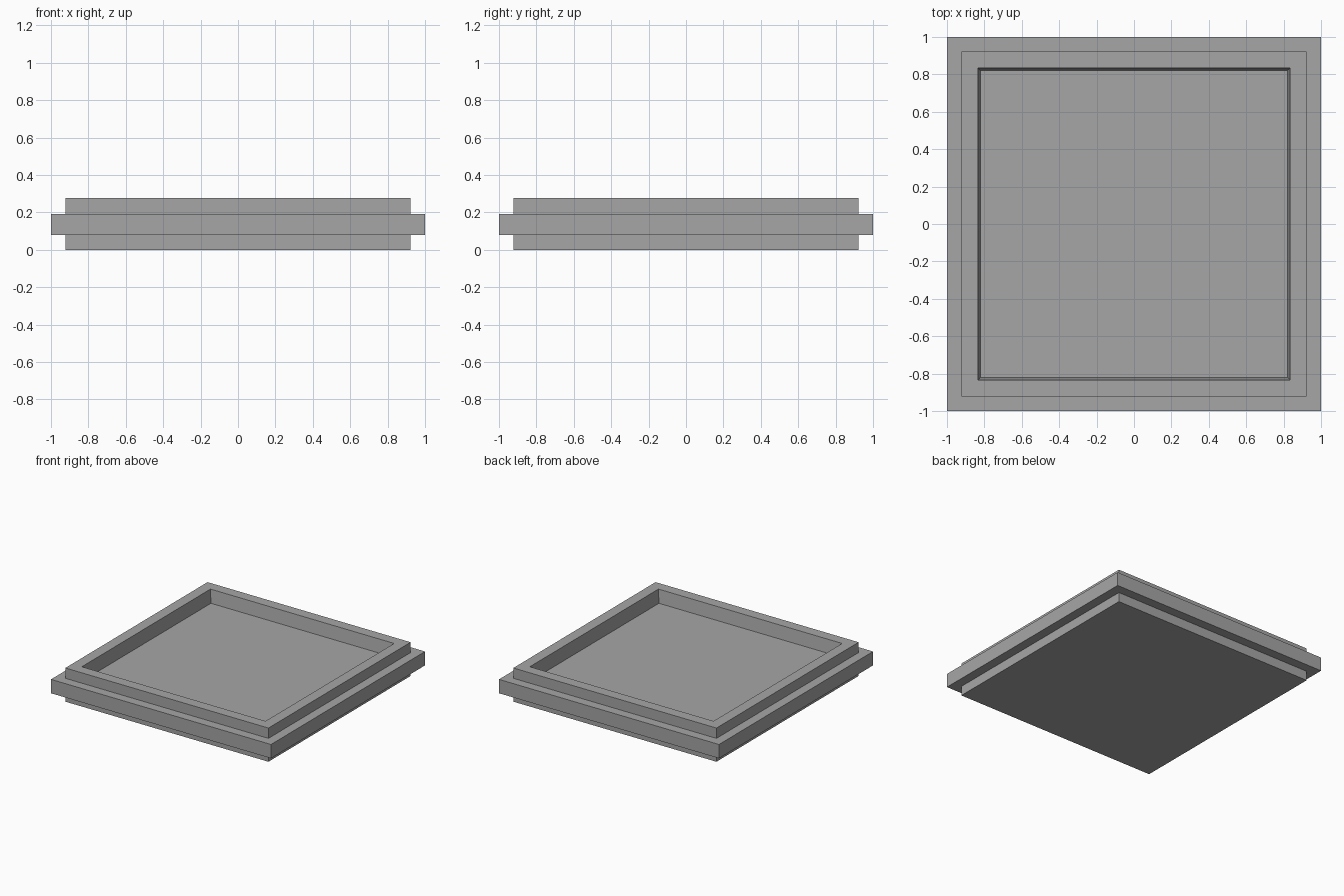
import bpy
import bmesh

cube = bpy.data.objects.get("Cube")
if cube:
    bpy.data.objects.remove(cube, do_unlink=True)

# One plain grey for the whole piece
grey = bpy.data.materials.new("mid grey")
grey.use_nodes = True
colour = (0.38, 0.38, 0.38, 1)
grey.diffuse_color = colour
grey.node_tree.nodes["Principled BSDF"].inputs["Base Color"].default_value = colour


def square_loft(name, profile, material):
    """Loft square rings, given as (half width, height), and cap both ends."""
    bm = bmesh.new()
    rings = [
        [bm.verts.new((sx * w, sy * w, z))
         for sx, sy in ((-1, -1), (1, -1), (1, 1), (-1, 1))]
        for w, z in profile
    ]
    for low, high in zip(rings, rings[1:]):
        for i in range(4):
            j = (i + 1) % 4
            bm.faces.new((low[i], low[j], high[j], high[i]))
    bm.faces.new(reversed(rings[0]))
    bm.faces.new(rings[-1])
    bmesh.ops.recalc_face_normals(bm, faces=bm.faces)
    mesh = bpy.data.meshes.new(name)
    bm.to_mesh(mesh)
    bm.free()
    mesh.materials.append(material)
    obj = bpy.data.objects.new(name, mesh)
    bpy.context.collection.objects.link(obj)
    return obj


# Sizes of the plinth, the projecting band, the rim and the recess
BODY, BAND = 0.923, 1.0
RIM_INNER, FLOOR = 0.835, 0.82
BAND_BOTTOM, BAND_TOP = 0.078, 0.192
RIM_TOP, FLOOR_Z = 0.277, 0.17

# Stepped square tray with a tapered recess
square_loft("square_tray", [
    (BODY, 0), (BODY, BAND_BOTTOM),
    (BAND, BAND_BOTTOM), (BAND, BAND_TOP),
    (BODY, BAND_TOP), (BODY, RIM_TOP),
    (RIM_INNER, RIM_TOP), (FLOOR, FLOOR_Z),
], grey)
